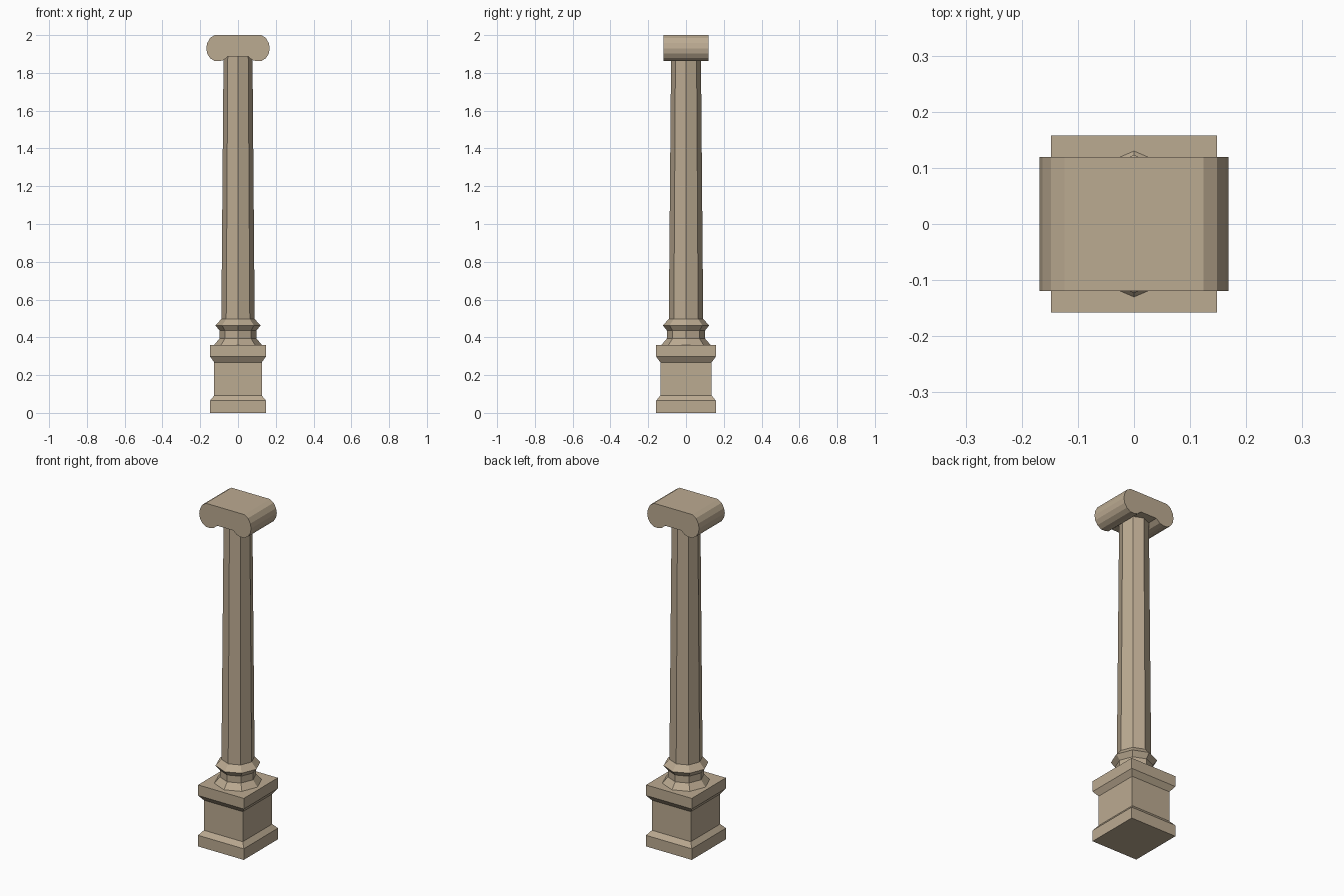
import bpy, bmesh, math

if "Cube" in bpy.data.objects:
    bpy.data.objects.remove(bpy.data.objects["Cube"])

stone = bpy.data.materials.new("tan stone")
stone.diffuse_color = (0.50, 0.405, 0.285, 1)
stone.use_nodes = True
stone.node_tree.nodes["Principled BSDF"].inputs["Base Color"].default_value = stone.diffuse_color


def finish(name, bm):
    bmesh.ops.recalc_face_normals(bm, faces=bm.faces)
    me = bpy.data.meshes.new(name)
    bm.to_mesh(me)
    bm.free()
    me.materials.append(stone)
    ob = bpy.data.objects.new(name, me)
    bpy.context.collection.objects.link(ob)
    return ob


def loft(name, rings):
    """Stack rings of points (bottom to top) into a closed solid."""
    bm = bmesh.new()
    loops = [[bm.verts.new(p) for p in r] for r in rings]
    n = len(loops[0])
    for a, b in zip(loops, loops[1:]):
        for i in range(n):
            j = (i + 1) % n
            bm.faces.new((a[i], a[j], b[j], b[i]))
    bm.faces.new(loops[0][::-1])
    bm.faces.new(loops[-1])
    return finish(name, bm)


def rect(x, y, z):
    return [(-x, -y, z), (x, -y, z), (x, y, z), (-x, y, z)]


def octagon(r, z):
    return [(0.97 * r * math.cos(k * math.pi / 4), r * math.sin(k * math.pi / 4), z)
            for k in range(8)]


# square pedestal with stepped mouldings
loft("pedestal", [rect(0.148, 0.158, 0), rect(0.148, 0.158, 0.065),
                  rect(0.126, 0.136, 0.092), rect(0.126, 0.136, 0.268),
                  rect(0.148, 0.158, 0.298), rect(0.148, 0.158, 0.36)])

# eight-sided base moulding
loft("base_moulding", [octagon(r, z) for r, z in
                       [(0.13, 0.36), (0.10, 0.395), (0.10, 0.435),
                        (0.123, 0.463), (0.091, 0.497)]])

# tapered eight-sided shaft
loft("shaft", [octagon(0.091, 0.49), octagon(0.079, 1.89)])

# scroll capital: mirrored profile extruded front to back
half = [(0.124, 2.0), (0.148, 1.985), (0.163, 1.957), (0.168, 1.93),
        (0.163, 1.902), (0.148, 1.878), (0.124, 1.863), (0.10, 1.862),
        (0.075, 1.868), (0.052, 1.888)]
profile = half + [(-x, z) for x, z in reversed(half)]
loft("scroll_capital", [[(x, y, z) for x, z in profile] for y in (-0.119, 0.119)])
